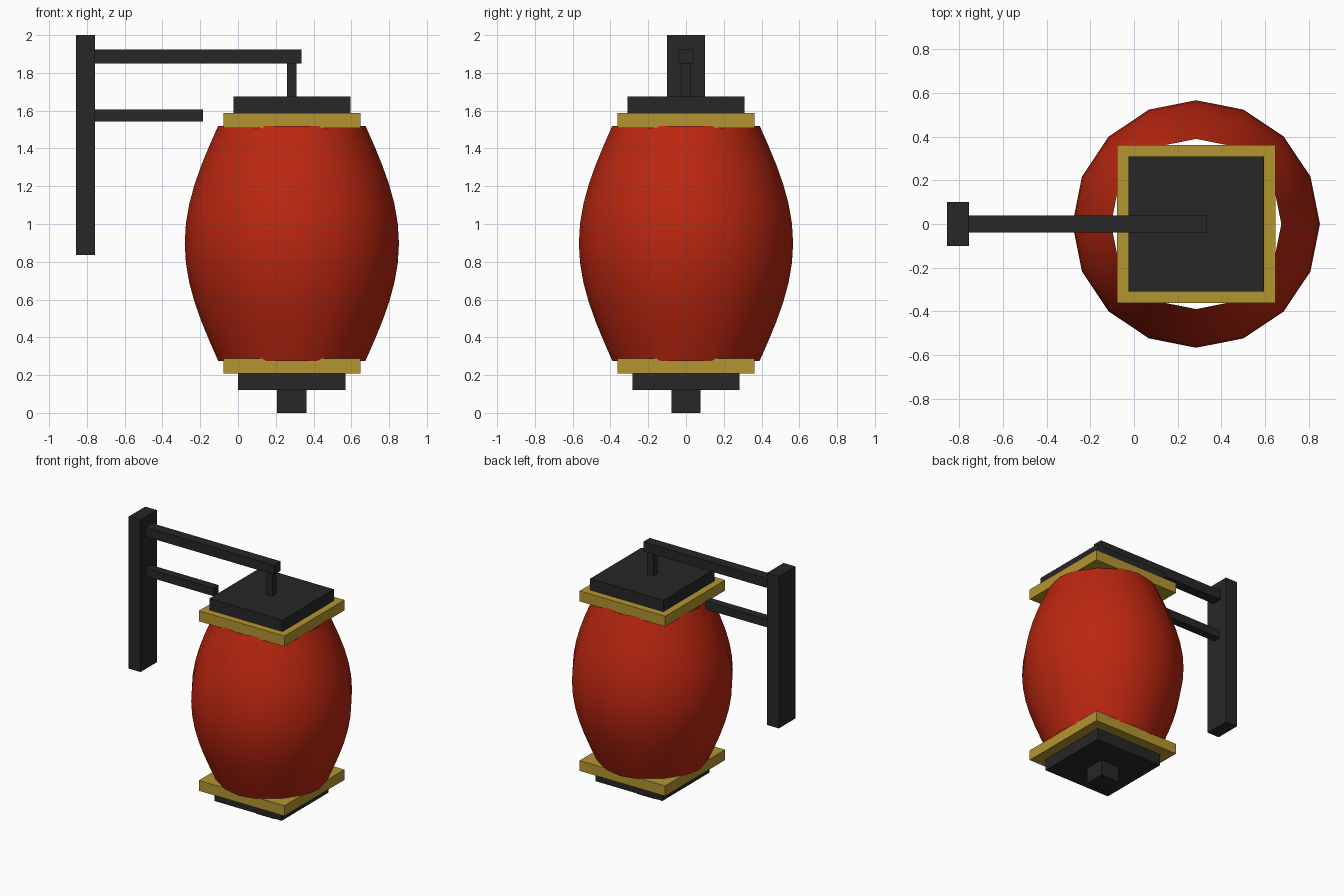
import bpy
import bmesh
import math

cube = bpy.data.objects.get("Cube")
if cube:
    bpy.data.objects.remove(cube, do_unlink=True)

CX = 0.285  # lantern axis


def material(name, rgb):
    m = bpy.data.materials.new(name)
    m.use_nodes = True
    m.diffuse_color = (*rgb, 1)
    m.node_tree.nodes["Principled BSDF"].inputs["Base Color"].default_value = (*rgb, 1)
    return m


black = material("black iron", (0.02, 0.02, 0.02))
gold = material("dull gold", (0.45, 0.3, 0.03))
red = material("red paper", (0.5, 0.02, 0.005))


def finish(name, bm, mat):
    mesh = bpy.data.meshes.new(name)
    bm.to_mesh(mesh)
    bm.free()
    mesh.materials.append(mat)
    obj = bpy.data.objects.new(name, mesh)
    bpy.context.collection.objects.link(obj)
    return obj


def box(name, x0, x1, half_y, z0, z1, mat):
    bm = bmesh.new()
    bmesh.ops.create_cube(bm, size=1)
    bmesh.ops.scale(bm, vec=(x1 - x0, 2 * half_y, z1 - z0), verts=bm.verts)
    bmesh.ops.translate(bm, vec=((x0 + x1) / 2, 0, (z0 + z1) / 2), verts=bm.verts)
    return finish(name, bm, mat)


def square_plate(name, half, z0, z1, mat):
    return box(name, CX - half, CX + half, half, z0, z1, mat)


# Wall bracket
box("wall_post", -0.857, -0.757, 0.1, 0.835, 2.0, black)
box("upper_arm", -0.757, 0.335, 0.039, 1.85, 1.923, black)
box("lower_arm", -0.757, -0.185, 0.031, 1.543, 1.605, black)
box("hanger", 0.259, 0.31, 0.025, 1.675, 1.85, black)

# Square caps, trims and finial
square_plate("top_cap", 0.31, 1.587, 1.675, black)
square_plate("top_trim", 0.363, 1.507, 1.587, gold)
square_plate("bottom_trim", 0.363, 0.208, 0.287, gold)
square_plate("bottom_cap", 0.284, 0.12, 0.208, black)
square_plate("finial", 0.078, 0, 0.12, black)

# Open barrel-shaped shade
SIDES, RINGS = 16, 12
bm = bmesh.new()
rings = []
for i in range(RINGS + 1):
    u = 2 * i / RINGS - 1
    r = 0.39 + 0.177 * math.cos(u * math.pi / 2)
    rings.append([bm.verts.new((CX + r * math.cos(a), r * math.sin(a), 0.898 + 0.622 * u))
                  for a in (math.tau * k / SIDES for k in range(SIDES))])
for low, high in zip(rings, rings[1:]):
    for k in range(SIDES):
        n = (k + 1) % SIDES
        bm.faces.new((low[k], low[n], high[n], high[k])).smooth = True
finish("shade", bm, red)
